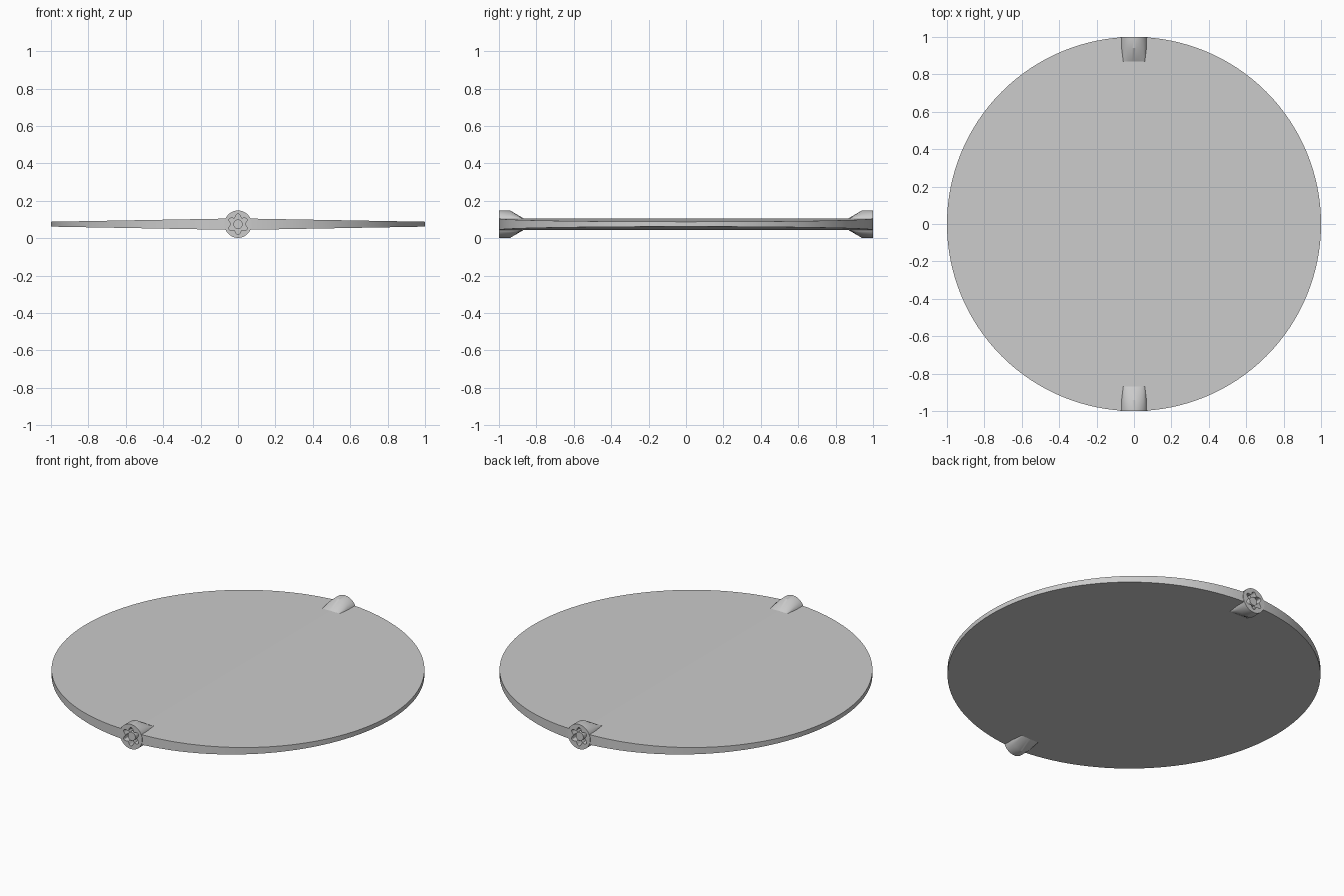
import bpy
import bmesh
from math import sin, cos, pi, radians

cube = bpy.data.objects.get("Cube")
if cube:
    bpy.data.objects.remove(cube, do_unlink=True)

MID = 0.075      # height of the middle plane
BOSS_R = 0.073   # radius of the shaft bosses

steel = bpy.data.materials.new("grey steel")
steel.use_nodes = True
steel.diffuse_color = (0.6, 0.6, 0.6, 1)
steel.node_tree.nodes["Principled BSDF"].inputs["Base Color"].default_value = (0.6, 0.6, 0.6, 1)


def finish(bm, name):
    bmesh.ops.recalc_face_normals(bm, faces=bm.faces)
    mesh = bpy.data.meshes.new(name)
    bm.to_mesh(mesh)
    bm.free()
    mesh.materials.append(steel)
    obj = bpy.data.objects.new(name, mesh)
    bpy.context.collection.objects.link(obj)
    return obj


def activate(obj):
    bpy.ops.object.select_all(action='DESELECT')
    obj.select_set(True)
    bpy.context.view_layer.objects.active = obj


def smooth(obj):
    activate(obj)
    bpy.ops.object.shade_smooth_by_angle(angle=radians(30))


def loft(name, sections):
    """Skin closed sections, each a (y, [(x, z), ...]) pair, and cap both ends."""
    bm = bmesh.new()
    rings = [[bm.verts.new((x, y, MID + z)) for x, z in pts] for y, pts in sections]
    for a, b in zip(rings, rings[1:]):
        for i in range(len(a)):
            j = (i + 1) % len(a)
            bm.faces.new((a[i], a[j], b[j], b[i]))
    bm.faces.new(rings[0])
    bm.faces.new(rings[-1])
    return finish(bm, name)


def ring(radius, count=48):
    return [(radius * cos(2 * pi * i / count), radius * sin(2 * pi * i / count)) for i in range(count)]


def star(count=72):
    pts = []
    for i in range(count):
        a = 2 * pi * i / count
        r = 0.046 - 0.009 * cos(6 * a)
        pts.append((r * cos(a), r * sin(a)))
    return pts


def clamp(v, limit):
    return max(-limit, min(limit, v))


def cut(obj, cutter):
    mod = obj.modifiers.new("socket", 'BOOLEAN')
    mod.operation = 'DIFFERENCE'
    mod.solver = 'EXACT'
    mod.object = cutter
    activate(obj)
    bpy.ops.object.modifier_apply(modifier=mod.name)


# Disc: thick along the shaft line, thinner towards both sides
def disc():
    count = 128
    bm = bmesh.new()
    caps = []
    for side in (1, -1):
        loop = []
        for i in range(count):
            a = 2 * pi * i / count
            x = cos(a)
            loop.append(bm.verts.new((x, sin(a), MID + side * (0.031 - 0.018 * abs(x)))))
        q = count // 4
        bm.faces.new(loop[q:3 * q + 1])
        bm.faces.new(loop[3 * q:] + loop[:q + 1])
        caps.append(loop)
    top, bottom = caps
    for i in range(count):
        j = (i + 1) % count
        bm.faces.new((top[i], top[j], bottom[j], bottom[i])).smooth = True
    return finish(bm, "disc")


plate = disc()

for side, label in ((-1, "front"), (1, "back")):
    # Round boss, flattening into the disc
    circle = ring(BOSS_R)
    flat_end = [(clamp(x, 0.058), clamp(z, 0.029)) for x, z in circle]
    boss = loft(label + "_boss", [(side, circle), (side * 0.94, circle), (side * 0.865, flat_end)])
    # Six-lobed socket in the end face
    cutter = loft("socket_cutter", [(side * 1.02, star()), (side * 0.96, star())])
    cutter.hide_render = True
    cut(plate, cutter)
    cut(boss, cutter)
    bpy.data.objects.remove(cutter, do_unlink=True)
    smooth(boss)
    # Pin in the middle of the socket
    pin = loft(label + "_pin", [(side * 0.995, ring(0.025, 24)), (side * 0.95, ring(0.025, 24))])
    smooth(pin)
